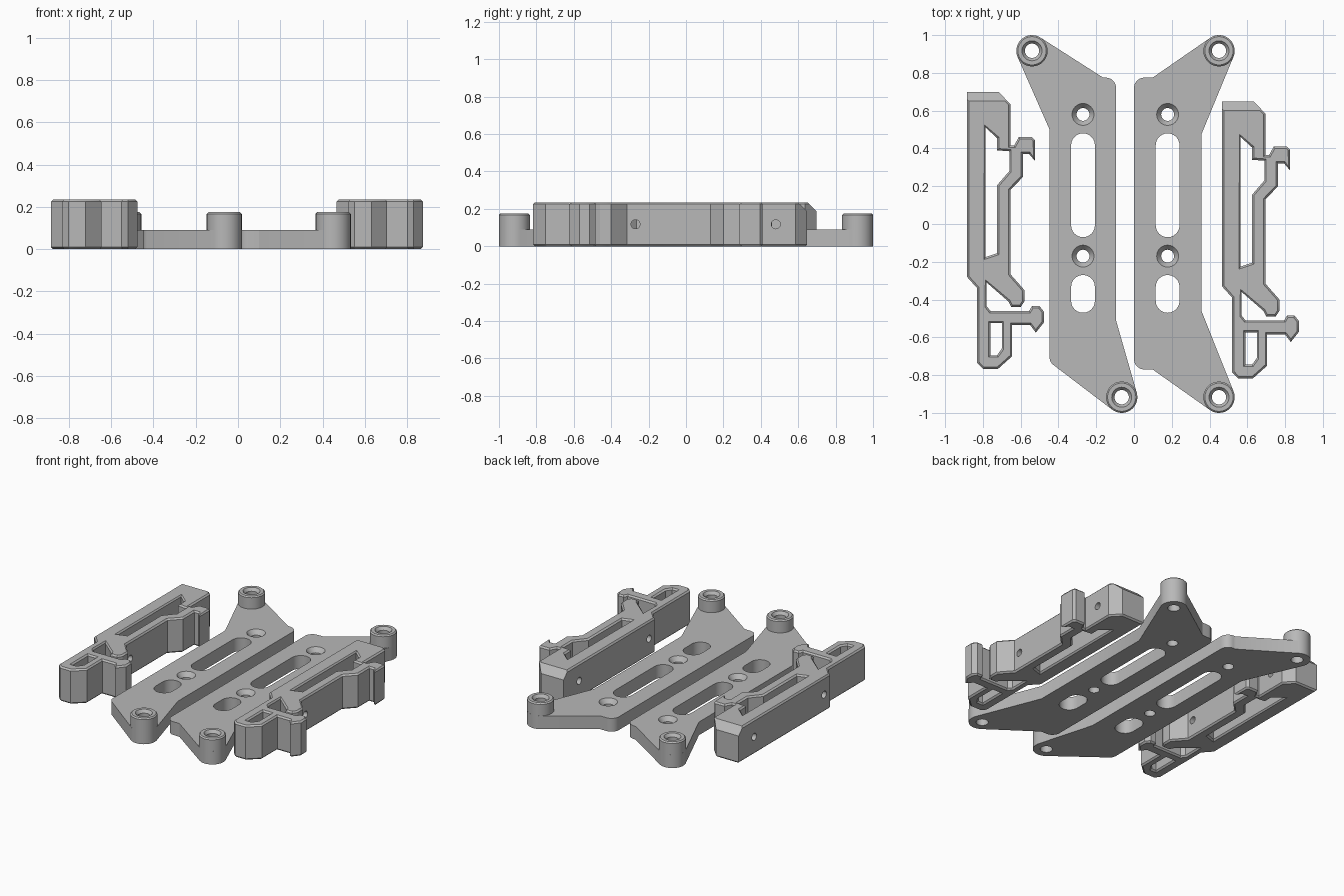
import bpy, bmesh, math
from mathutils import Vector, Matrix

if "Cube" in bpy.data.objects:
    bpy.data.objects.remove(bpy.data.objects["Cube"], do_unlink=True)

GREY = (0.48, 0.48, 0.48, 1)
grey = bpy.data.materials.new("grey plastic")
grey.use_nodes = True
grey.diffuse_color = GREY
grey.node_tree.nodes["Principled BSDF"].inputs["Base Color"].default_value = GREY

SEGMENTS = 32
PLATE_TOP, BOSS_TOP, CLIP_TOP = 0.09, 0.175, 0.235


def add_object(name, bm):
    bmesh.ops.recalc_face_normals(bm, faces=bm.faces)
    mesh = bpy.data.meshes.new(name)
    bm.to_mesh(mesh)
    bm.free()
    mesh.materials.append(grey)
    obj = bpy.data.objects.new(name, mesh)
    bpy.context.collection.objects.link(obj)
    return obj


def smooth(obj):
    obj.data.shade_smooth()
    obj.data.set_sharp_from_angle(angle=math.radians(30))


def arc(x, y, r, start, sweep, steps):
    angles = [start + sweep * i / steps for i in range(steps + 1)]
    return [(x + r * math.cos(a), y + r * math.sin(a)) for a in angles]


def belt(discs):
    """Counterclockwise outline stretched round discs; zero radius is a sharp corner."""
    normals = []
    for (x, y, r), (x2, y2, r2) in zip(discs, discs[1:] + discs[:1]):
        dx, dy = x2 - x, y2 - y
        normals.append(math.atan2(dy, dx) - math.acos((r - r2) / math.hypot(dx, dy)))
    outline = []
    for i, (x, y, r) in enumerate(discs):
        if r == 0:
            outline.append((x, y))
        else:
            sweep = (normals[i] - normals[i - 1]) % math.tau
            outline += arc(x, y, r, normals[i - 1], sweep, max(4, int(sweep * 6)))
    return outline


def circle(x, y, r):
    return arc(x, y, r, 0, -math.tau, SEGMENTS)[:-1]


def slot(x, low, high, r):
    top = arc(x, high - r, r, math.pi, -math.pi, 12)
    return top + arc(x, low + r, r, 0, -math.pi, 12)


def inset(loop, amount):
    """Shift a loop towards the material on its left, with limited mitres."""
    pts = [Vector(p) for p in loop]
    result = []
    for i, p in enumerate(pts):
        a = (p - pts[i - 1]).normalized()
        b = (pts[(i + 1) % len(pts)] - p).normalized()
        mitre = Vector((-a.y - b.y, a.x + b.x)).normalized()
        side = mitre.dot(Vector((-a.y, a.x)))
        result.append(p + mitre * amount / max(side, 0.6))
    return result


def prism(loops, height, bevel=0):
    """Extrude an outline with holes, with optional chamfers at both ends."""
    bm = bmesh.new()
    if bevel:
        levels = [(bevel, 0), (0, bevel), (0, height - bevel), (bevel, height)]
    else:
        levels = [(0, 0), (0, height)]
    caps = [[], []]
    for loop in loops:
        n = len(loop)
        rings = [[bm.verts.new((p[0], p[1], z)) for p in inset(loop, d)] for d, z in levels]
        for low, high in zip(rings, rings[1:]):
            for i in range(n):
                j = (i + 1) % n
                bm.faces.new((low[i], low[j], high[j], high[i]))
        for cap, ring in zip(caps, (rings[0], rings[-1])):
            cap += [bm.edges.get((ring[i], ring[(i + 1) % n])) for i in range(n)]
    for cap in caps:
        bmesh.ops.triangle_fill(bm, edges=cap, use_beauty=True, normal=(0, 0, 1))
    return bm


def lathe(name, x, y, profile):
    """Closed ring turned about a vertical axis."""
    bm = bmesh.new()
    rings = [[bm.verts.new((px, py, z)) for px, py in circle(x, y, r)] for r, z in profile]
    for k, ring in enumerate(rings):
        last = rings[k - 1]
        for i in range(SEGMENTS):
            j = (i + 1) % SEGMENTS
            bm.faces.new((last[i], last[j], ring[j], ring[i]))
    smooth(add_object(name, bm))


# Mounting plates: slots, countersunk screw holes and raised bosses
BOSS_R, BOSS_HOLE, SINK_R, SCREW_R = 0.083, 0.038, 0.058, 0.034


def mounting_plate(side, discs, centre):
    bosses = [d for d in discs if d[2] == BOSS_R]
    screws = (0.58, -0.17)
    loops = [belt(discs), slot(centre, -0.07, 0.48, 0.063), slot(centre, -0.47, -0.27, 0.063)]
    loops += [circle(centre, y, SINK_R) for y in screws]
    loops += [circle(x, y, BOSS_HOLE) for x, y, r in bosses]
    smooth(add_object(side + "_mounting_plate", prism(loops, PLATE_TOP)))
    for y in screws:
        lathe(side + "_countersunk_hole", centre, y,
              [(SINK_R, 0), (SINK_R, PLATE_TOP), (SCREW_R, PLATE_TOP - 0.03), (SCREW_R, 0)])
    for x, y, r in bosses:
        lathe(side + "_boss", x, y,
              [(r, PLATE_TOP), (r, BOSS_TOP - 0.008), (r - 0.008, BOSS_TOP), (0.053, BOSS_TOP),
               (BOSS_HOLE, BOSS_TOP - 0.02), (BOSS_HOLE, PLATE_TOP)])


mounting_plate("right", [
    (-0.065, -0.917, BOSS_R), (-0.095, -0.51, 0), (-0.15, 0.72, 0.055), (-0.165, 0.776, 0),
    (-0.54, 0.917, BOSS_R), (-0.447, 0.5, 0), (-0.395, -0.705, 0.052)], -0.27)
mounting_plate("left", [
    (0.45, -0.917, BOSS_R), (0.357, -0.46, 0), (0.357, 0.475, 0), (0.45, 0.917, BOSS_R),
    (0.1, 0.776, 0), (0.055, 0.72, 0.055), (0.055, -0.715, 0.055), (0.1, -0.771, 0)], 0.178)

# Side clip: body with a latch arm, two hooks and two openings
body = [(-.884, .698), (-.884, -.28), (-.83, -.34), (-.83, -.735), (-.8, -.767), (-.72, -.767),
        (-.645, -.7), (-.645, -.535)]
lower_hook = [(-.55, -.535), (-.52, -.575), (-.476, -.52), (-.476, -.465), (-.5, -.435),
              (-.54, -.435), (-.555, -.46), (-.76, -.46), (-.78, -.435)]
latch_arm = [(-.78, -.31), (-.665, -.41), (-.65, -.44), (-.6, -.44), (-.58, -.41), (-.58, -.35),
             (-.655, -.265)]
upper_hook = [(-.655, .18), (-.587, .25), (-.587, .37), (-.555, .37), (-.525, .335),
              (-.525, .445), (-.54, .46), (-.61, .46), (-.635, .415), (-.655, .415)]
end = [(-.655, .635), (-.715, .698)]
opening = [(-.785, .51), (-.725, .455), (-.725, .39), (-.66, .385), (-.66, .28), (-.725, .205),
           (-.725, -.155), (-.785, -.175)]
pocket = [(-.76, -.525), (-.7, -.525), (-.7, -.66), (-.725, -.695), (-.76, -.695)]

bm = prism([body + lower_hook + latch_arm + upper_hook + end, opening, pocket], CLIP_TOP, 0.01)
# Sloping cut across the top of the back end
bmesh.ops.bisect_plane(bm, geom=bm.verts[:] + bm.edges[:] + bm.faces[:],
                       plane_co=(0, 0.65, CLIP_TOP), plane_no=(0, 1, 1), clear_outer=True)
bmesh.ops.holes_fill(bm, edges=[e for e in bm.edges if e.is_boundary], sides=0)
right_clip = add_object("right_clip", bm)

# Cross holes through the clip body
bm = bmesh.new()
for y in (0.53, -0.22):
    place = Matrix.Translation((-0.78, y, CLIP_TOP / 2)) @ Matrix.Rotation(math.pi / 2, 4, 'Y')
    bmesh.ops.create_cone(bm, cap_ends=True, segments=24, radius1=0.024, radius2=0.024,
                          depth=0.4, matrix=place)
cutter = add_object("cross_hole_cutter", bm)
cutter.hide_render = True
cut = right_clip.modifiers.new("cross holes", 'BOOLEAN')
cut.operation, cut.solver, cut.object = 'DIFFERENCE', 'EXACT', cutter
graph = bpy.context.evaluated_depsgraph_get()
finished = bpy.data.meshes.new_from_object(right_clip.evaluated_get(graph))
right_clip.modifiers.clear()
right_clip.data = finished
bpy.data.objects.remove(cutter, do_unlink=True)
smooth(right_clip)

# Second clip is the same part moved across
left_clip = right_clip.copy()
left_clip.name = "left_clip"
left_clip.location = (1.35, -0.05, 0)
bpy.context.collection.objects.link(left_clip)
